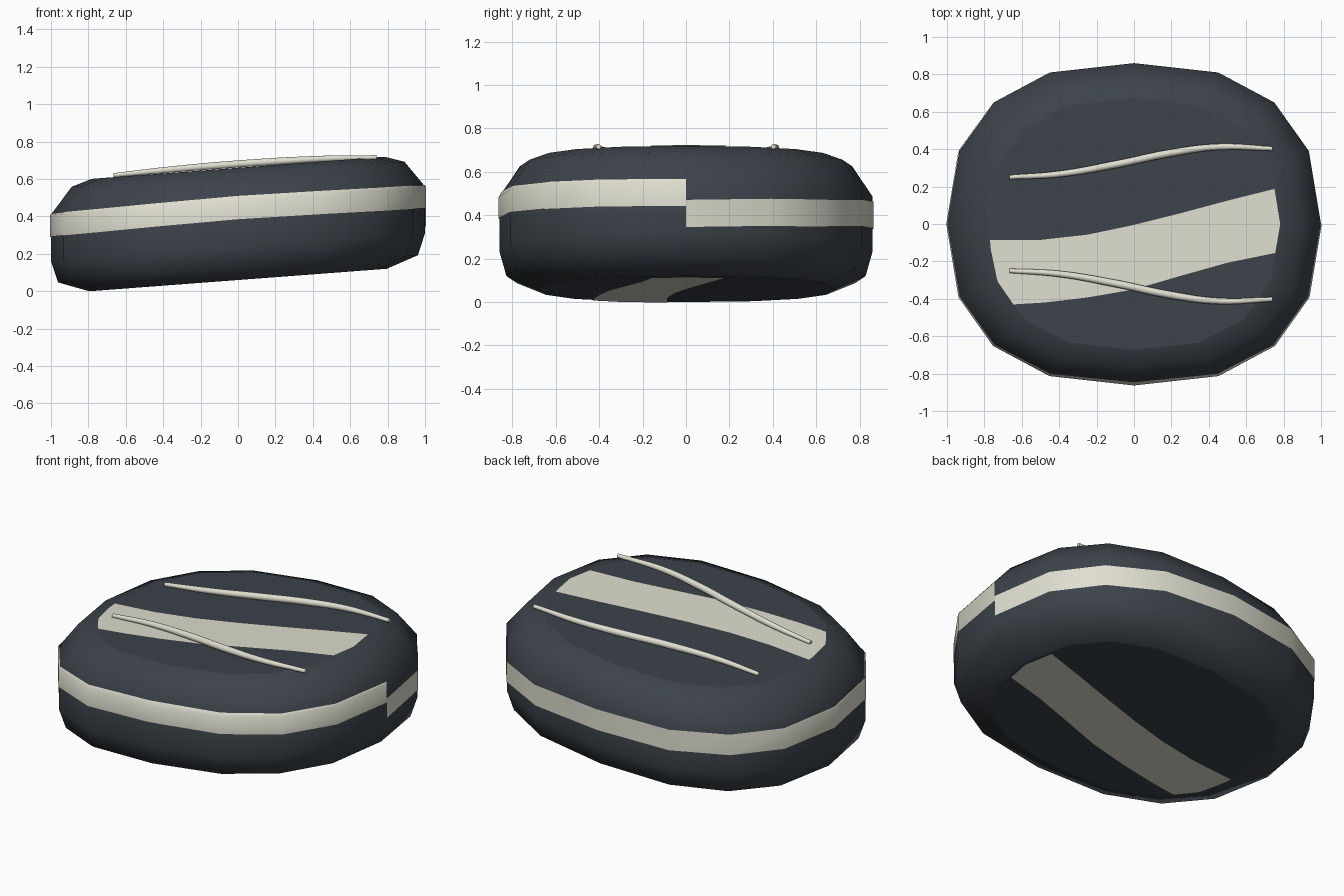
import bpy
from math import radians

if "Cube" in bpy.data.objects:
    bpy.data.objects.remove(bpy.data.objects["Cube"], do_unlink=True)

SLOPE = 0.0755   # the whole shape rises toward +x
GAP = 0.004      # lift of painted plates


def material(name, rgb):
    mat = bpy.data.materials.new(name)
    mat.use_nodes = True
    mat.diffuse_color = (*rgb, 1)
    bsdf = next(n for n in mat.node_tree.nodes if n.type == 'BSDF_PRINCIPLED')
    bsdf.inputs["Base Color"].default_value = (*rgb, 1)
    bsdf.inputs["Roughness"].default_value = 0.6
    return mat


dark = material("slate_grey", (0.045, 0.055, 0.068))
cream = material("cream", (0.74, 0.73, 0.63))


def shear(x, y, z):
    return (x, y, z + SLOPE * x)


def mesh_object(name, verts, faces, mat, smooth=True):
    mesh = bpy.data.meshes.new(name)
    mesh.from_pydata([shear(*v) for v in verts], [], faces)
    mesh.materials.append(mat)
    for p in mesh.polygons:
        p.use_smooth = smooth and len(p.vertices) <= 4
    obj = bpy.data.objects.new(name, mesh)
    bpy.context.collection.objects.link(obj)
    return obj


# Sixteen-sided rounded outline, mirrored from one quarter
quarter = [(1, 0), (0.935, 0.39), (0.75, 0.65), (0.45, 0.81), (0, 0.86)]
half = quarter + [(-x, y) for x, y in reversed(quarter[:-1])]
outline = half + [(x, -y) for x, y in reversed(half[1:-1])]
N = len(outline)

# Body: outline scaled along a (scale, height) profile
profile = [(0.795, 0.06), (0.962, 0.12), (1, 0.235),
           (1, 0.485), (0.89, 0.625), (0.782, 0.66)]
verts = [(x * s, y * s, z) for s, z in profile for x, y in outline]
faces = [(r * N + i, r * N + (i + 1) % N, (r + 1) * N + (i + 1) % N, (r + 1) * N + i)
         for r in range(len(profile) - 1) for i in range(N)]
top = (len(profile) - 1) * N
faces += [tuple(reversed(range(N))), tuple(range(top, top + N))]
mesh_object("body", verts, faces, dark)


# Side band: open strip that starts low and ends high at the +x seam
def scale_at(z):
    return 1 if z <= 0.485 else 1 - (z - 0.485) * 0.11 / 0.14


keys = [0.27, 0.29, 0.338, 0.36, 0.366, 0.372, 0.385, 0.372, 0.367]
lows = []
for i in range(N + 1):
    k = min(i // 2, 7)
    lows.append(keys[k] + (keys[k + 1] - keys[k]) * (i / 2 - k))
verts, faces = [], []
for i, low in enumerate(lows):
    x, y = outline[i % N]
    high = low + 0.125
    for z in (low, min(high, 0.485) - 0.002, high):
        s = scale_at(z) + GAP
        verts.append((x * s, y * s, z))
for i in range(N):
    for r in range(2):
        a = i * 3 + r
        faces.append((a, a + 3, a + 4, a + 1))
mesh_object("side_band", verts, faces, cream)

# Painted diagonal stripe, same shape on the top and the underside
stripe = [(-0.77, -0.085), (-0.765, -0.14), (-0.73, -0.306), (-0.645, -0.43),
          (-0.48, -0.42), (-0.25, -0.393), (0, -0.35), (0.25, -0.277),
          (0.5, -0.207), (0.755, -0.155), (0.782, 0), (0.751, 0.188),
          (0.5, 0.125), (0.25, 0.058), (0, -0.005), (-0.25, -0.057), (-0.5, -0.085)]
order = tuple(range(len(stripe)))
mesh_object("top_stripe", [(x, y, 0.66 + GAP) for x, y in stripe], [order], cream, False)
mesh_object("bottom_stripe", [(x, y, 0.06 - GAP) for x, y in stripe],
            [order[::-1]], cream, False)


# Raised tapered rails on the top, mirrored across the length
def rail(name, side):
    path = [(-0.665, 0.25, 0.62, 0.6), (-0.4, 0.267, 0.647, 0.85),
            (-0.1, 0.318, 0.673, 1.0), (0.2, 0.38, 0.694, 1.0),
            (0.45, 0.412, 0.708, 0.85), (0.74, 0.403, 0.716, 0.6)]
    curve = bpy.data.curves.new(name, 'CURVE')
    curve.dimensions = '3D'
    curve.bevel_depth = 0.02
    curve.bevel_resolution = 3
    curve.use_fill_caps = True
    spline = curve.splines.new('BEZIER')
    spline.bezier_points.add(len(path) - 1)
    for point, (x, y, z, r) in zip(spline.bezier_points, path):
        point.co = (x, side * y, z)
        point.radius = r
        point.handle_left_type = point.handle_right_type = 'AUTO'
    curve.materials.append(cream)
    obj = bpy.data.objects.new(name, curve)
    bpy.context.collection.objects.link(obj)


rail("back_rail", 1)
rail("front_rail", -1)
